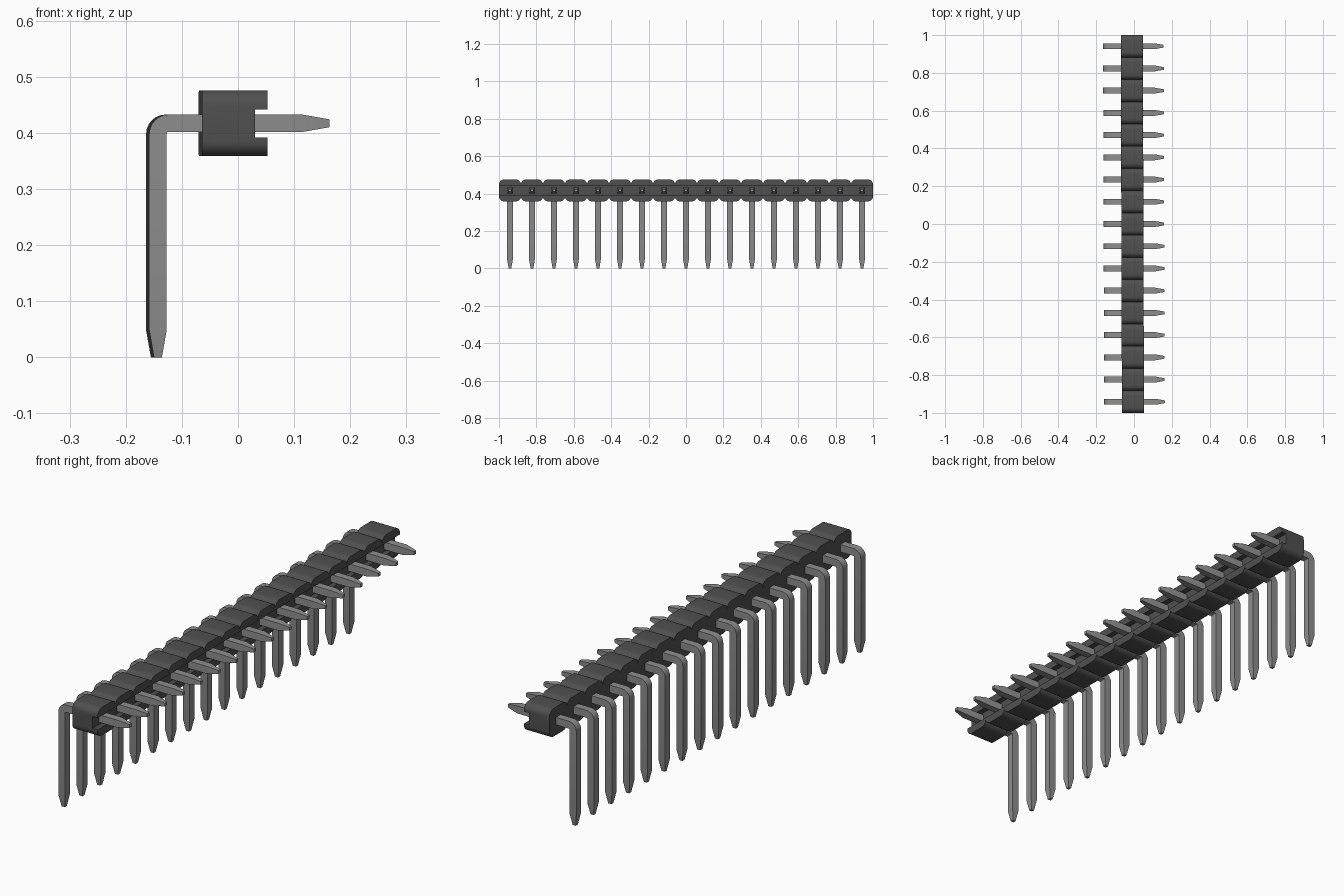
import bpy, bmesh, math

cube = bpy.data.objects.get("Cube")
if cube:
    bpy.data.objects.remove(cube, do_unlink=True)

COUNT = 17
PITCH = 2 / COUNT
AXIS_Z = 0.417       # height of the horizontal pins
SKEW = -0.003        # the row is turned very slightly about z


def material(name, value):
    m = bpy.data.materials.new(name)
    m.use_nodes = True
    color = (value, value, value, 1)
    m.diffuse_color = color
    m.node_tree.nodes["Principled BSDF"].inputs["Base Color"].default_value = color
    return m


def loft(name, sections, mat):
    """Join equal-length rings of points into a capped solid."""
    bm = bmesh.new()
    rings = [[bm.verts.new(p) for p in s] for s in sections]
    for a, b in zip(rings, rings[1:]):
        for i in range(len(a)):
            j = (i + 1) % len(a)
            bm.faces.new((a[i], a[j], b[j], b[i]))
    bm.faces.new(rings[0])
    bm.faces.new(rings[-1])
    bmesh.ops.recalc_face_normals(bm, faces=bm.faces)
    mesh = bpy.data.meshes.new(name)
    bm.to_mesh(mesh)
    bm.free()
    mesh.materials.append(mat)
    obj = bpy.data.objects.new(name, mesh)
    bpy.context.collection.objects.link(obj)
    bpy.ops.object.select_all(action='DESELECT')
    obj.select_set(True)
    bpy.context.view_layer.objects.active = obj
    bpy.ops.object.shade_smooth_by_angle(angle=math.radians(32))
    return obj


plastic = material("black plastic", 0.08)
metal = material("grey metal", 0.27)

# Housing: C-shaped section whose height rounds off at each segment joint
BACK, GROOVE, FRONT = -0.067, 0.027, 0.05
HALF, WAIST, SLOT, SHOULDER = 0.0585, 0.032, 0.025, 0.027
STEPS = 6


def housing_section(y, h):
    outline = [(BACK, -h), (FRONT, -h), (FRONT, -SLOT), (GROOVE, -SLOT),
               (GROOVE, SLOT), (FRONT, SLOT), (FRONT, h), (BACK, h)]
    return [(x + SKEW * y, y, AXIS_Z + z) for x, z in outline]


sections = []
for k in range(COUNT):
    start = -1 + k * PITCH
    curve = []
    for i in range(STEPS + 1):
        a = math.pi / 2 * i / STEPS
        curve.append((SHOULDER * (1 - math.cos(a)),
                      WAIST + (HALF - WAIST) * math.sin(a)))
    left = [(start + d, h) for d, h in curve]
    right = [(start + PITCH - d, h) for d, h in reversed(curve)]
    profile = left + right
    if k:
        profile = profile[1:]      # share the joint with the previous segment
    sections += [housing_section(y, h) for y, h in profile]
loft("housing", sections, plastic)

# Pins: square wire swept round a tight bend, tapered at both ends
LEG_X, TIP_X, BEND, THICK, TIP = -0.1455, 0.16, 0.019, 0.0155, 0.007


def pin_sections(y):
    path = [(LEG_X, 0, 0, TIP), (LEG_X, 0.048, 0, THICK)]
    for i in range(7):
        a = math.pi / 2 * i / 6
        path.append((LEG_X + BEND * (1 - math.cos(a)),
                     AXIS_Z - BEND * (1 - math.sin(a)), a, THICK))
    path += [(0.112, AXIS_Z, math.pi / 2, THICK), (TIP_X, AXIS_Z, math.pi / 2, TIP)]
    rings = []
    for x, z, a, h in path:
        nx, nz = math.cos(a) * h, -math.sin(a) * h
        rings.append([(x + s * nx + SKEW * y, y + t * h, z + s * nz)
                      for s, t in ((-1, -1), (1, -1), (1, 1), (-1, 1))])
    return rings


for k in range(COUNT):
    loft(f"pin_{k + 1}", pin_sections(-1 + (k + 0.5) * PITCH), metal)
